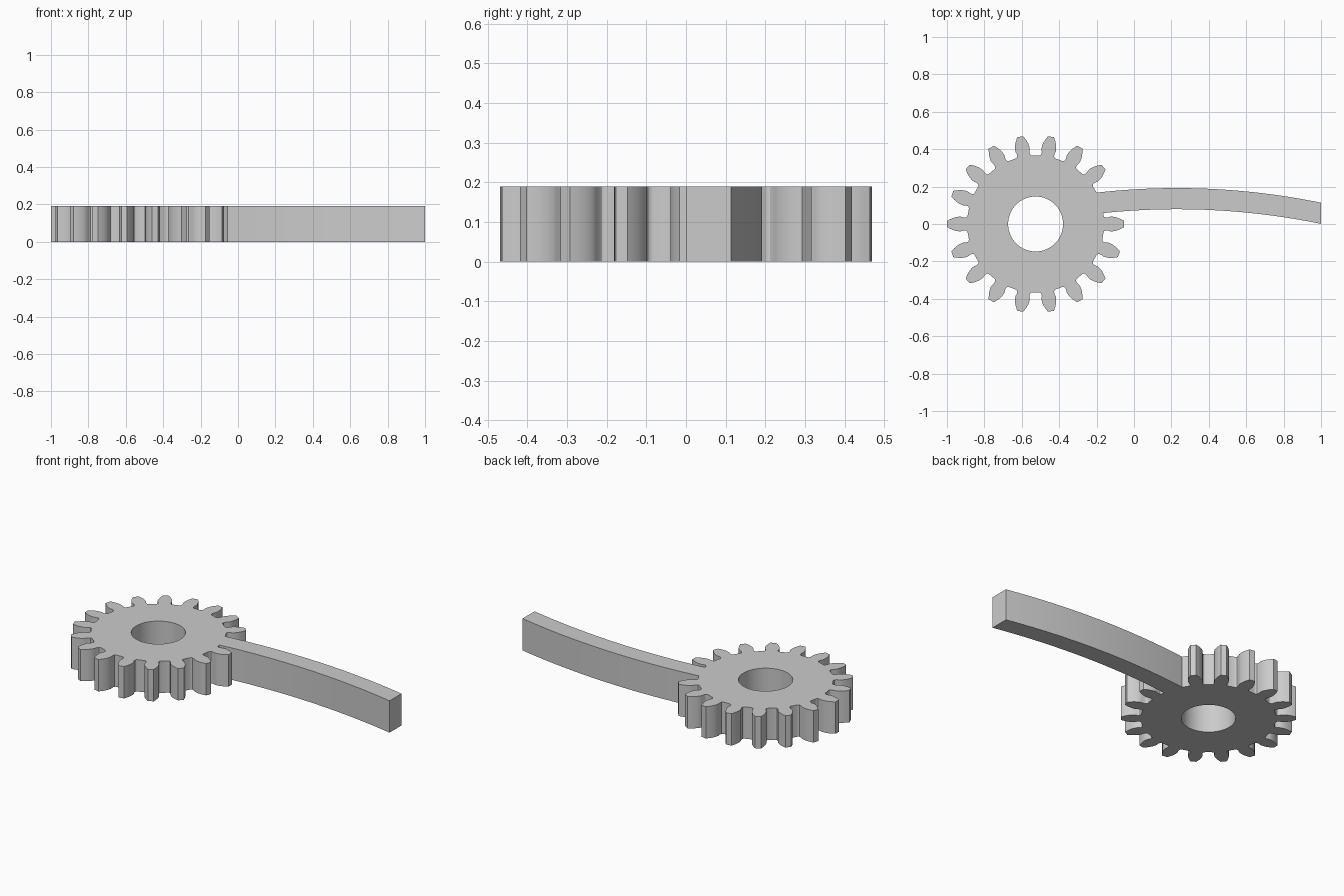
import bpy, bmesh, math
from mathutils import Vector

if "Cube" in bpy.data.objects:
    bpy.data.objects.remove(bpy.data.objects["Cube"], do_unlink=True)

TEETH = 18
CENTRE = Vector((-0.526, 0, 0))
HOLE_RADIUS = 0.147
HEIGHT = 0.19
# Half of one tooth: (radius, half width) from root fillet to tip
FLANK = [(0.366, 0.045), (0.368, 0.039), (0.373, 0.035), (0.385, 0.034),
         (0.401, 0.039), (0.414, 0.039), (0.427, 0.037), (0.44, 0.033),
         (0.452, 0.028), (0.464, 0.022), (0.474, 0.016)]


def polar(radius, angle):
    return CENTRE + Vector((math.cos(angle), math.sin(angle), 0)) * radius


def tooth(angle):
    right = [polar(r, angle - w / r) for r, w in FLANK]
    left = [polar(r, angle + w / r) for r, w in reversed(FLANK)]
    return right + left


def arm_edge(start, peak, steps=32):
    """Gently bowed long edge of the arm, from the gear out to its end."""
    points = []
    for i in range(steps + 1):
        x = start + (1 - start) * i / steps
        points.append(Vector((x, peak - (x - 0.23) ** 2 / 7.6, 0)))
    return points


def add_loop(bm, points):
    verts = [bm.verts.new(p) for p in points]
    return [bm.edges.new((v, verts[(i + 1) % len(verts)])) for i, v in enumerate(verts)]


# Outline of teeth, with the arm in place of the second tooth
outline = []
for k in range(TEETH):
    if k == 1:
        outline += arm_edge(-0.165, 0.079) + arm_edge(-0.2, 0.192)[::-1]
    else:
        outline += tooth(k * math.tau / TEETH)
hole = [polar(HOLE_RADIUS, i * math.tau / 64) for i in range(64)]

# Fill between outline and hole, then raise to full height
bm = bmesh.new()
edges = add_loop(bm, outline) + add_loop(bm, hole)
bmesh.ops.triangle_fill(bm, edges=edges, use_beauty=True)
raised = bmesh.ops.extrude_face_region(bm, geom=bm.faces[:], use_keep_orig=True)
top = [g for g in raised["geom"] if isinstance(g, bmesh.types.BMVert)]
bmesh.ops.translate(bm, verts=top, vec=(0, 0, HEIGHT))
bmesh.ops.recalc_face_normals(bm, faces=bm.faces[:])
mesh = bpy.data.meshes.new("gear_with_arm")
bm.to_mesh(mesh)
bm.free()
gear = bpy.data.objects.new("gear_with_arm", mesh)
bpy.context.collection.objects.link(gear)

# Plain grey finish
grey = bpy.data.materials.new("light_grey")
grey.use_nodes = True
colour = (0.6, 0.6, 0.6, 1)
grey.diffuse_color = colour
grey.node_tree.nodes["Principled BSDF"].inputs["Base Color"].default_value = colour
mesh.materials.append(grey)

# Smooth curved walls, crisp corners
bpy.ops.object.select_all(action="DESELECT")
gear.select_set(True)
bpy.context.view_layer.objects.active = gear
bpy.ops.object.shade_smooth_by_angle(angle=math.radians(30))
